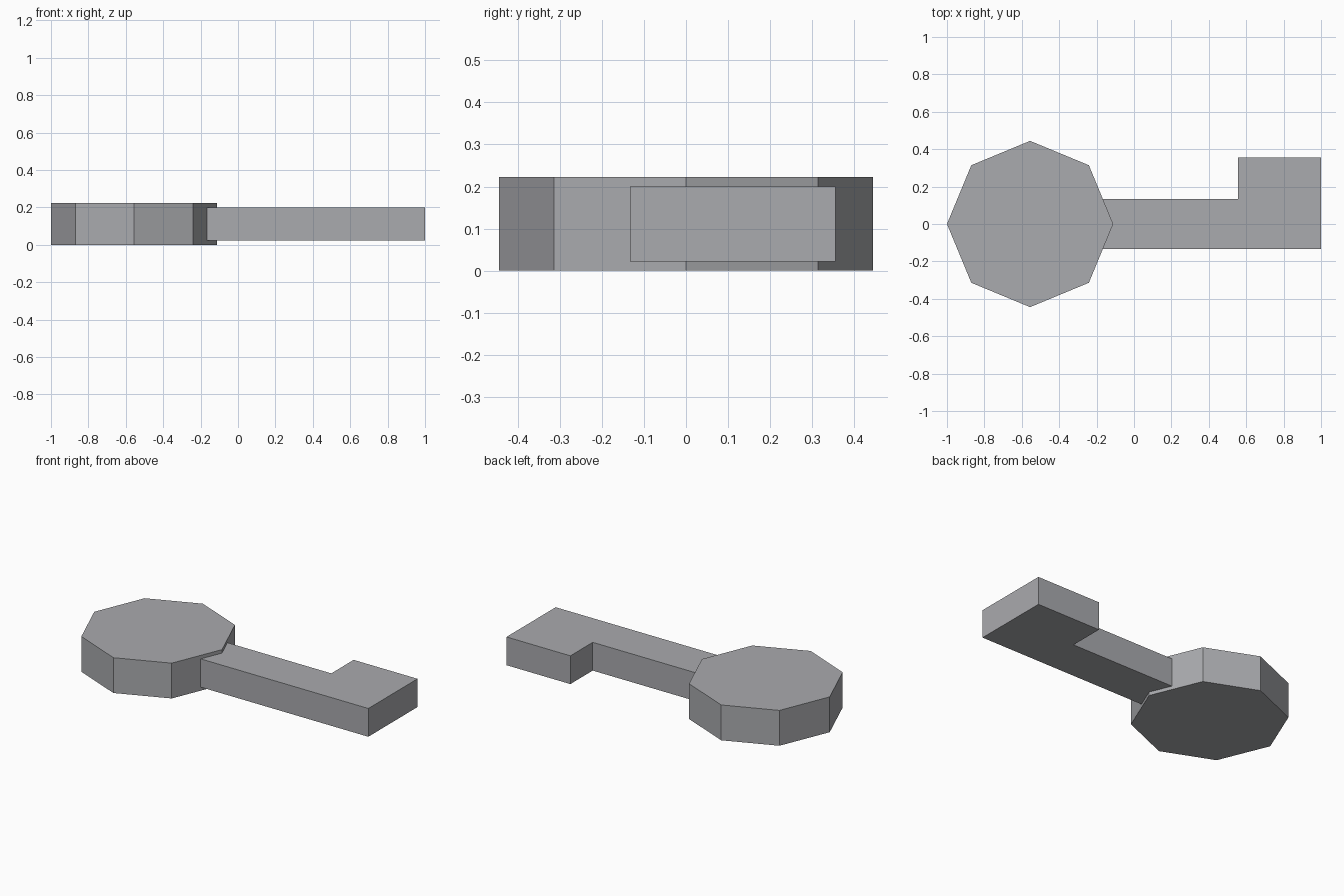
import bpy, bmesh, math

if "Cube" in bpy.data.objects:
    bpy.data.objects.remove(bpy.data.objects["Cube"])

metal = bpy.data.materials.new("grey metal")
metal.diffuse_color = (0.40, 0.405, 0.425, 1)
metal.use_nodes = True
metal.node_tree.nodes["Principled BSDF"].inputs["Base Color"].default_value = metal.diffuse_color


def prism(name, outline, z0, z1):
    """Extrude a counter-clockwise outline from z0 up to z1."""
    bm = bmesh.new()
    base = bm.faces.new([bm.verts.new((x, y, z0)) for x, y in outline])
    top = bmesh.ops.extrude_face_region(bm, geom=[base], use_keep_orig=True)["geom"]
    for v in top:
        if isinstance(v, bmesh.types.BMVert):
            v.co.z = z1
    bmesh.ops.recalc_face_normals(bm, faces=bm.faces)
    mesh = bpy.data.meshes.new(name)
    bm.to_mesh(mesh)
    bm.free()
    mesh.materials.append(metal)
    obj = bpy.data.objects.new(name, mesh)
    bpy.context.collection.objects.link(obj)
    return obj


# Octagonal key head, corners on the axes
R = 0.4444
head = [(-0.5556 + R * math.cos(i * math.pi / 4), R * math.sin(i * math.pi / 4))
        for i in range(8)]
prism("key_head", head, 0.0, 0.2222)

# Shaft with the square tooth at its end, slightly thinner than the head
shaft = [(-0.20, -0.1333), (1.0, -0.1333), (1.0, 0.3556),
         (0.5556, 0.3556), (0.5556, 0.1333), (-0.20, 0.1333)]
prism("key_shaft_and_tooth", shaft, 0.0222, 0.20)
